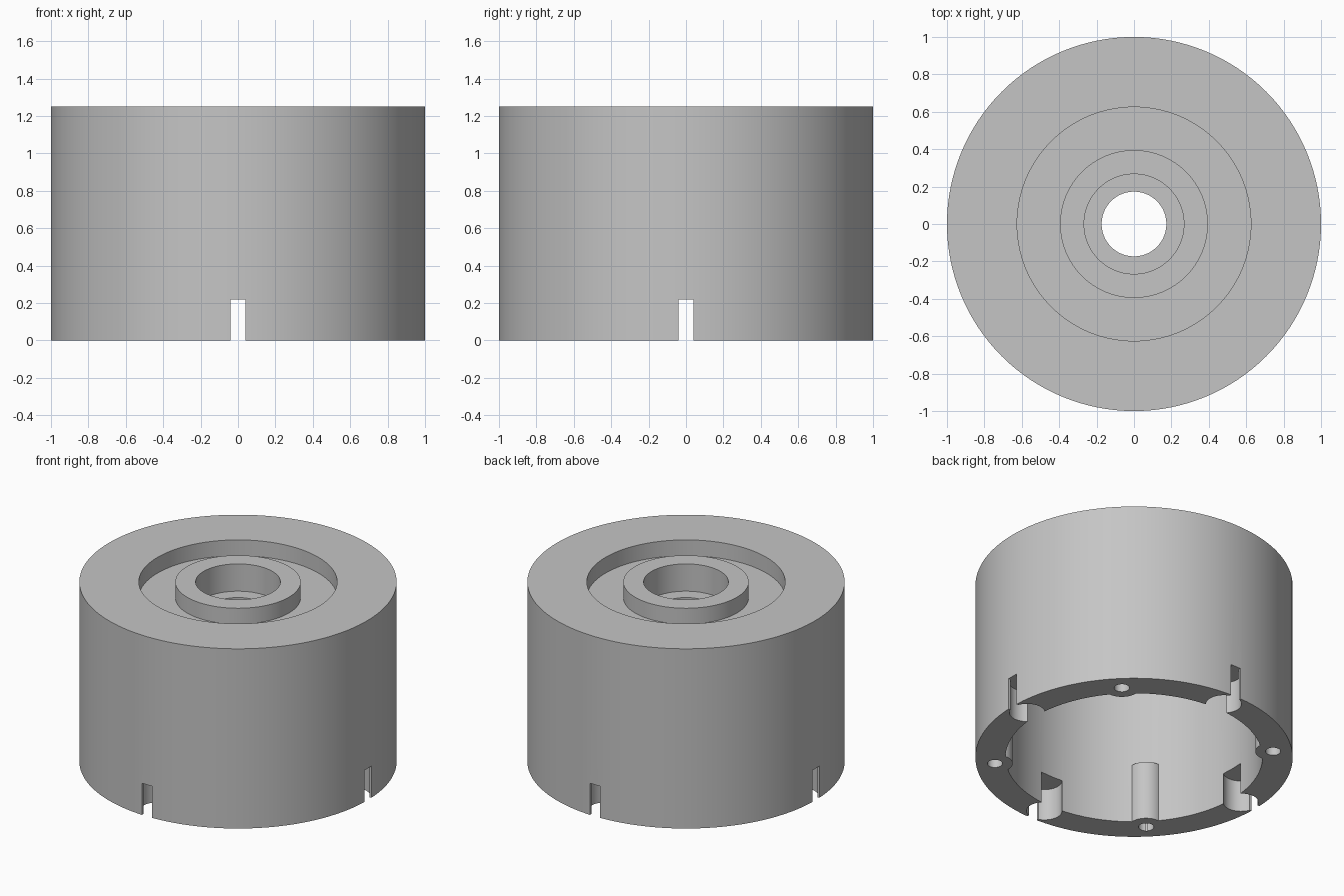
import bpy
import bmesh
from math import cos, sin, pi
from mathutils import Matrix, Vector

default = bpy.data.objects.get("Cube")
if default:
    bpy.data.objects.remove(default, do_unlink=True)

SEGMENTS = 128
FIXING_RADIUS = 0.88   # ring on which bosses and pockets sit
POCKET_TOP = 0.22
BOSS_TOP = 0.41
BELOW = -0.1           # cutters start under the base

grey = bpy.data.materials.new("plain grey")
grey.use_nodes = True
grey.diffuse_color = (0.56, 0.56, 0.56, 1)
grey.node_tree.nodes["Principled BSDF"].inputs["Base Color"].default_value = grey.diffuse_color


def make_object(name, bm):
    bmesh.ops.recalc_face_normals(bm, faces=bm.faces)
    mesh = bpy.data.meshes.new(name)
    bm.to_mesh(mesh)
    bm.free()
    mesh.materials.append(grey)
    obj = bpy.data.objects.new(name, mesh)
    bpy.context.collection.objects.link(obj)
    return obj


def lathe(name, profile):
    bm = bmesh.new()
    verts = [bm.verts.new((r, 0, z)) for r, z in profile]
    edges = [bm.edges.new((v, verts[i - 1])) for i, v in enumerate(verts)]
    bmesh.ops.spin(bm, geom=verts + edges, cent=(0, 0, 0), axis=(0, 0, 1),
                   angle=2 * pi, steps=SEGMENTS, use_merge=True)
    bmesh.ops.remove_doubles(bm, verts=bm.verts, dist=1e-5)
    return make_object(name, bm)


def four_cylinders(name, radius, bottom, top, start):
    """Four upright cylinders spaced evenly around the rim."""
    bm = bmesh.new()
    for i in range(4):
        a = start + i * pi / 2
        spot = Vector((FIXING_RADIUS * cos(a), FIXING_RADIUS * sin(a), (bottom + top) / 2))
        bmesh.ops.create_cone(bm, cap_ends=True, segments=48, radius1=radius, radius2=radius,
                              depth=top - bottom, matrix=Matrix.Translation(spot))
    return make_object(name, bm)


def four_slots(name, width, inner, outer):
    """Four narrow radial boxes cutting through the outer wall."""
    bm = bmesh.new()
    size = Matrix.Diagonal((outer - inner, width, POCKET_TOP - BELOW, 1))
    place = Matrix.Translation(((inner + outer) / 2, 0, (POCKET_TOP + BELOW) / 2))
    for i in range(4):
        bmesh.ops.create_cube(bm, size=1, matrix=Matrix.Rotation(i * pi / 2, 4, "Z") @ place @ size)
    return make_object(name, bm)


def combine(target, tool, operation):
    mod = target.modifiers.new(tool.name, "BOOLEAN")
    mod.operation = operation
    mod.solver = "EXACT"
    mod.object = tool
    bpy.context.view_layer.objects.active = target
    bpy.ops.object.modifier_apply(modifier=mod.name)
    bpy.data.objects.remove(tool, do_unlink=True)


# Hollow housing with a ring groove and stepped bore in its top
housing = lathe("housing", [
    (0.81, 0), (1, 0), (1, 1.25), (0.625, 1.25), (0.625, 1.14), (0.395, 1.14),
    (0.395, 1.25), (0.267, 1.25), (0.267, 1.06), (0.173, 1.06), (0.173, 1), (0.81, 1)])

# Screw bosses on the diagonals, each with a blind hole
combine(housing, four_cylinders("screw_bosses", 0.112, 0, BOSS_TOP, pi / 4), "UNION")
combine(housing, four_cylinders("screw_holes", 0.048, BELOW, 0.33, pi / 4), "DIFFERENCE")

# Keyhole notches: round pocket inside, narrow slot through the outer wall
combine(housing, four_cylinders("round_pockets", 0.112, BELOW, POCKET_TOP, 0), "DIFFERENCE")
combine(housing, four_slots("narrow_slots", 0.078, 0.85, 1.1), "DIFFERENCE")

bpy.ops.object.select_all(action="DESELECT")
housing.select_set(True)
bpy.context.view_layer.objects.active = housing
bpy.ops.object.shade_smooth_by_angle(angle=pi / 6)
